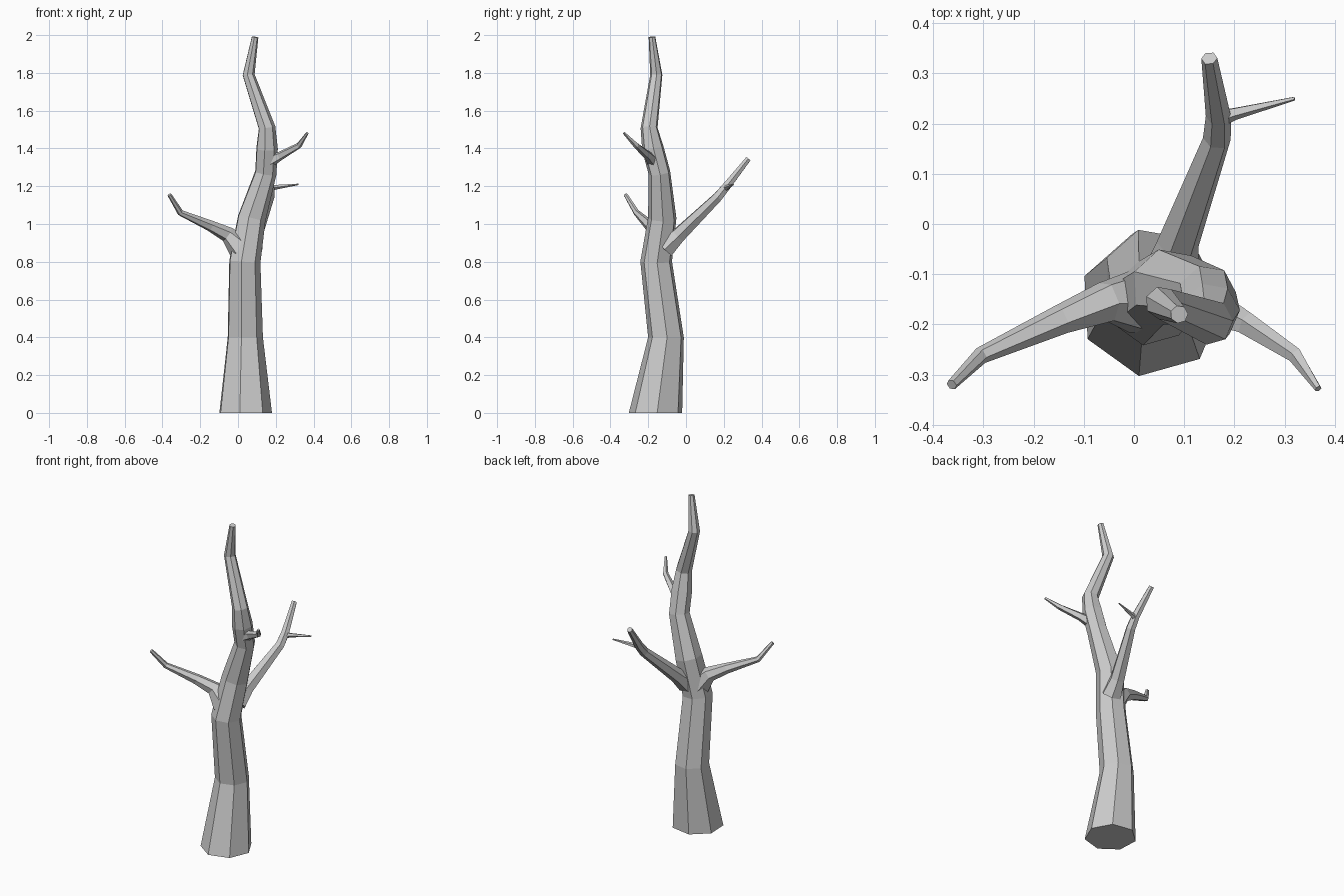
import bpy, bmesh, math
from mathutils import Vector

cube = bpy.data.objects.get("Cube")
if cube:
    bpy.data.objects.remove(cube, do_unlink=True)

bark = bpy.data.materials.new("grey bark")
bark.use_nodes = True
grey = (0.6, 0.6, 0.6, 1)
bark.diffuse_color = grey
bark.node_tree.nodes["Principled BSDF"].inputs["Base Color"].default_value = grey


def limb(name, path, sides, phase=0.0, flat_base=False):
    """Faceted tapering tube through (x, y, z, radius) stations, with capped ends."""
    bm = bmesh.new()
    pts = [Vector(p[:3]) for p in path]
    up = Vector((0, 0, 1))
    rings = []
    for i, p in enumerate(pts):
        before = (p - pts[i - 1]).normalized() if i else Vector()
        after = (pts[i + 1] - p).normalized() if i < len(pts) - 1 else Vector()
        tangent = up if flat_base and i == 0 else (before + after).normalized()
        turn = up.rotation_difference(tangent)
        ring = []
        for k in range(sides):
            a = math.radians(phase) + math.tau * k / sides
            ring.append(bm.verts.new(p + turn @ Vector((math.cos(a), math.sin(a), 0)) * path[i][3]))
        rings.append(ring)
    for low, high in zip(rings, rings[1:]):
        for k in range(sides):
            n = (k + 1) % sides
            bm.faces.new((low[k], low[n], high[n], high[k]))
    bm.faces.new(rings[0][::-1])
    bm.faces.new(rings[-1])
    bmesh.ops.recalc_face_normals(bm, faces=bm.faces)
    mesh = bpy.data.meshes.new(name)
    bm.to_mesh(mesh)
    bm.free()
    mesh.materials.append(bark)
    obj = bpy.data.objects.new(name, mesh)
    bpy.context.collection.objects.link(obj)


# Main trunk, flared at the foot and crooked toward the top
limb("trunk", [
    (0.035, -0.16, 0, 0.145), (0.035, -0.105, 0.4, 0.097),
    (0.033, -0.157, 0.8, 0.086), (0.07, -0.125, 1.03, 0.077),
    (0.145, -0.14, 1.27, 0.059), (0.152, -0.175, 1.4, 0.059),
    (0.152, -0.195, 1.51, 0.046), (0.055, -0.157, 1.79, 0.033),
    (0.09, -0.18, 1.99, 0.018)], 7, -100, True)

# Low branch on the right side, with a swollen collar
limb("right_branch", [
    (0.015, -0.155, 0.87, 0.07), (-0.055, -0.155, 0.945, 0.042),
    (-0.145, -0.19, 0.99, 0.03), (-0.305, -0.262, 1.06, 0.017),
    (-0.363, -0.32, 1.155, 0.011)], 6)

# Long branch rising to the back, and its twig
limb("back_branch", [
    (0.07, -0.11, 0.875, 0.06), (0.087, -0.04, 0.94, 0.043),
    (0.165, 0.17, 1.145, 0.028), (0.168, 0.215, 1.2, 0.025),
    (0.15, 0.33, 1.345, 0.016)], 6)
limb("back_twig", [
    (0.165, 0.21, 1.19, 0.02), (0.2, 0.22, 1.195, 0.013),
    (0.32, 0.25, 1.21, 0.004)], 5)

# High branch on the left side
limb("left_branch", [
    (0.17, -0.175, 1.335, 0.035), (0.222, -0.198, 1.36, 0.024),
    (0.322, -0.262, 1.415, 0.016), (0.367, -0.328, 1.482, 0.007)], 5)
